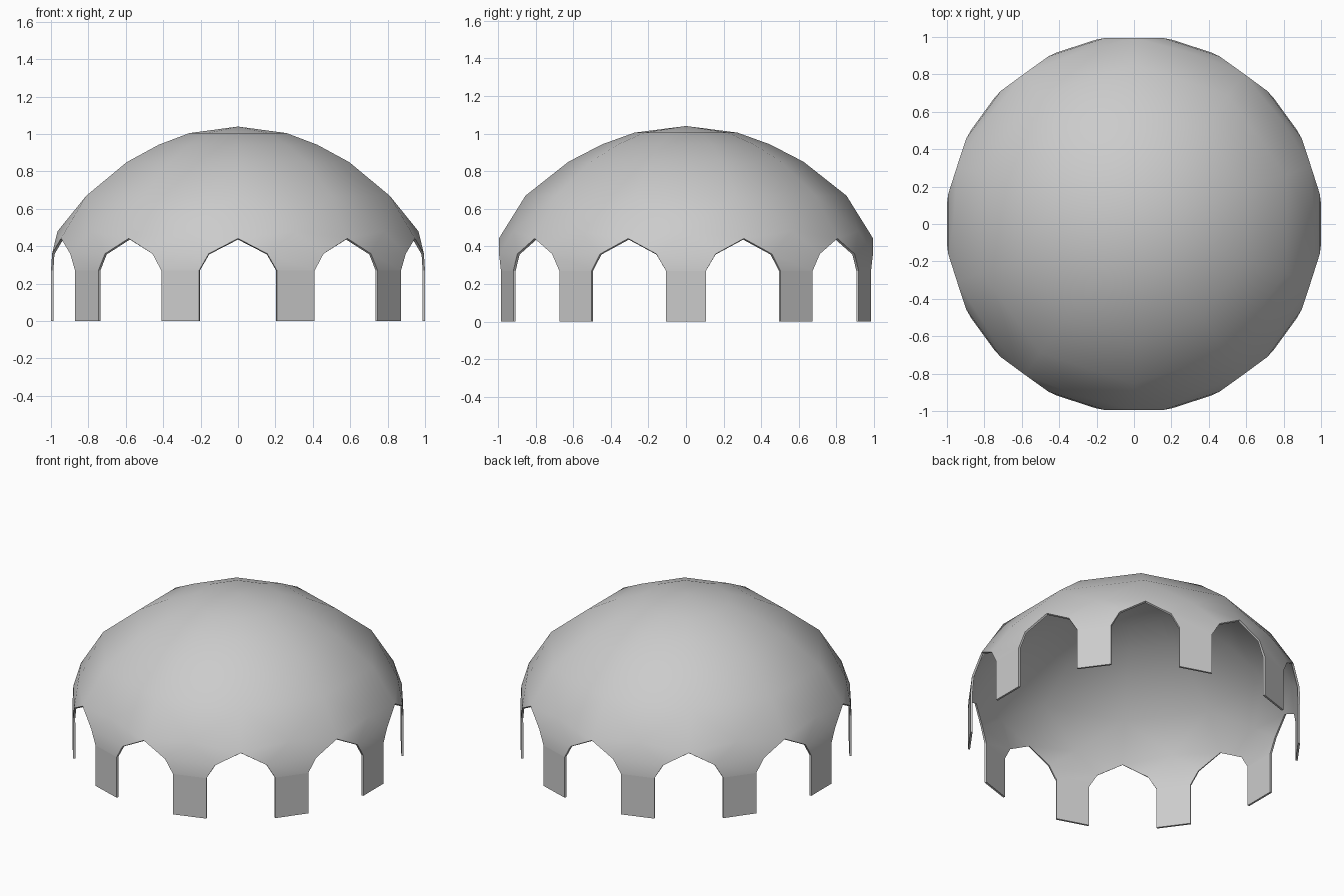
import bpy, bmesh, math

if "Cube" in bpy.data.objects:
    bpy.data.objects.remove(bpy.data.objects["Cube"])

LEGS = 10
STEP = 2 * math.pi / LEGS
# Dome rings (radius, height), corners sit above the arches; last is the arch peak
RINGS = [(0.273, 1.005), (0.445, 0.943), (0.625, 0.85), (0.853, 0.67), (0.995, 0.442)]

bm = bmesh.new()


def point(angle, radial, side, z):
    c, s = math.cos(angle), math.sin(angle)
    return bm.verts.new((radial * c - side * s, radial * s + side * c, z))


# Upper dome: ten-sided rings closed by a shallow point
rings = [[point((i + 0.5) * STEP, r, 0, z) for i in range(LEGS)] for r, z in RINGS]
top = bm.verts.new((0, 0, 1.04))
for i in range(LEGS):
    bm.faces.new((top, rings[0][i - 1], rings[0][i]))
    for upper, lower in zip(rings[:3], rings[1:4]):
        bm.faces.new((upper[i - 1], lower[i - 1], lower[i], upper[i]))

# Lower dome flaring into a flat leg, repeated around
for i in range(LEGS):
    a = i * STEP
    p0, p1 = rings[3][i - 1], rings[3][i]
    a0, a1 = rings[4][i - 1], rings[4][i]
    c = point(a, 0.965, 0, 0.48)
    m0, m1 = (point(a, 0.994, s * 0.158, 0.36) for s in (-1, 1))
    b0, b1 = (point(a, 1.0, s * 0.106, 0.27) for s in (-1, 1))
    f0, f1 = (point(a, 1.0, s * 0.106, 0.0) for s in (-1, 1))
    for face in ((p0, c, p1), (p0, a0, c), (a0, m0, c), (c, m0, m1),
                 (c, m1, a1), (c, a1, p1), (m0, b0, b1, m1), (b0, f0, f1, b1)):
        bm.faces.new(face)
bm.normal_update()

mesh = bpy.data.meshes.new("arched_dome")
bm.to_mesh(mesh)
bm.free()
dome = bpy.data.objects.new("arched_dome", mesh)
bpy.context.collection.objects.link(dome)
bpy.context.view_layer.objects.active = dome
dome.select_set(True)

# Thin shell
shell = dome.modifiers.new("shell", 'SOLIDIFY')
shell.thickness = 0.013
shell.offset = -1
bpy.ops.object.modifier_apply(modifier="shell")

# Smooth dome, flat legs
bpy.ops.object.shade_smooth_by_angle(angle=math.radians(45))
for poly in dome.data.polygons:
    if all(dome.data.vertices[v].co.z < 0.3 for v in poly.vertices):
        poly.use_smooth = False
